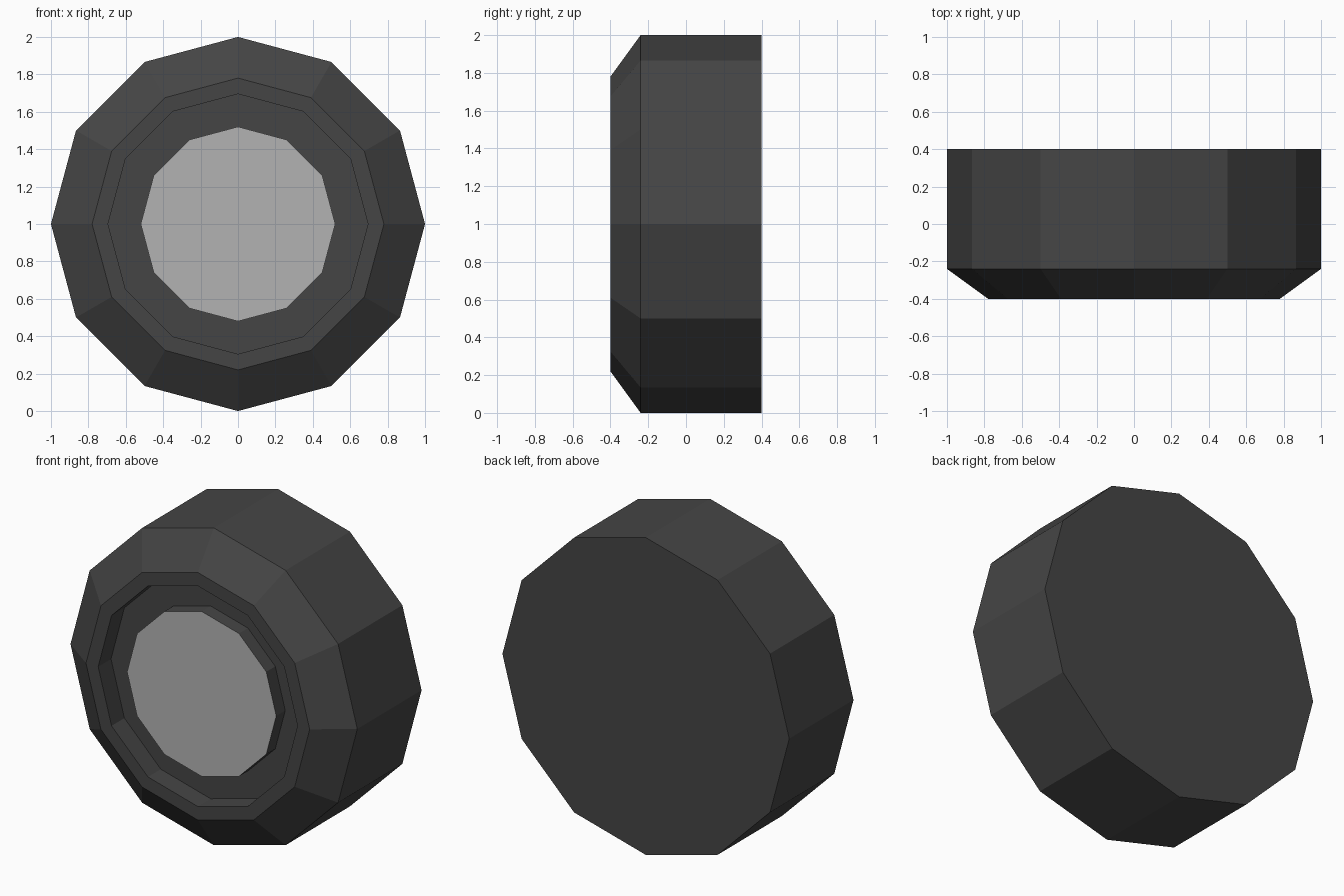
import bpy, bmesh
from math import sin, cos, pi

if "Cube" in bpy.data.objects:
    bpy.data.objects.remove(bpy.data.objects["Cube"])

SIDES = 12


def material(name, value):
    m = bpy.data.materials.new(name)
    m.diffuse_color = (value, value, value, 1)
    m.use_nodes = True
    m.node_tree.nodes["Principled BSDF"].inputs["Base Color"].default_value = m.diffuse_color
    return m


def turned(name, profile, mat, cap_start=False, cap_end=False):
    """Turn (radius, y) points around the wheel axis, with flat facets."""
    bm = bmesh.new()
    rings = [[bm.verts.new((r * cos(2 * pi * i / SIDES), y, 1 + r * sin(2 * pi * i / SIDES)))
              for i in range(SIDES)] for r, y in profile]
    for a, b in zip(rings, rings[1:]):
        for i in range(SIDES):
            j = (i + 1) % SIDES
            bm.faces.new((a[i], a[j], b[j], b[i]))
    # profiles run from back to front
    if cap_start:
        bm.faces.new(rings[0][::-1])
    if cap_end:
        bm.faces.new(rings[-1])
    bmesh.ops.recalc_face_normals(bm, faces=bm.faces)
    mesh = bpy.data.meshes.new(name)
    bm.to_mesh(mesh)
    bm.free()
    mesh.materials.append(mat)
    ob = bpy.data.objects.new(name, mesh)
    bpy.context.collection.objects.link(ob)
    return ob


dark = material("rubber", 0.06)
light = material("metal", 0.45)

# Tyre: closed back, chamfered front edge, recess with a raised hub inside
wheel = turned("tyre", [(1.0, 0.4), (1.0, -0.24), (0.78, -0.4), (0.695, -0.4),
                        (0.695, -0.272), (0.52, -0.272), (0.52, -0.362)],
               dark, cap_start=True, cap_end=True)

# Light face of the hub is the front cap of the same solid
wheel.data.materials.append(light)
for f in wheel.data.polygons:
    if len(f.vertices) == SIDES and f.center.y < 0:
        f.material_index = 1
